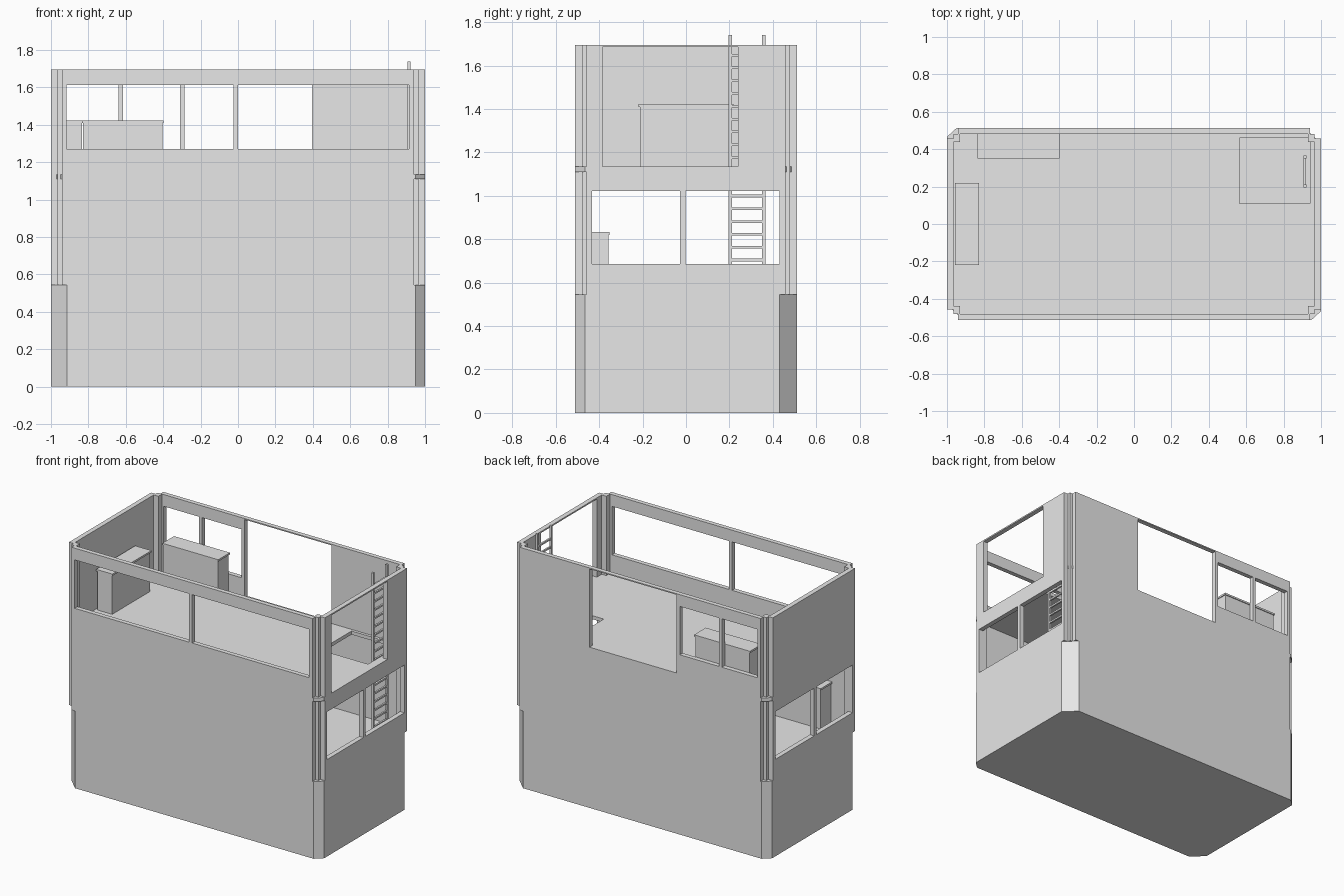
import bpy
import bmesh

if "Cube" in bpy.data.objects:
    bpy.data.objects.remove(bpy.data.objects["Cube"], do_unlink=True)

GREY = (0.8, 0.8, 0.8, 1.0)
grey = bpy.data.materials.new("plain grey")
grey.use_nodes = True
grey.diffuse_color = GREY
grey.node_tree.nodes["Principled BSDF"].inputs["Base Color"].default_value = GREY

BASE_TOP, DECK_LOW, DECK, TOP = 0.545, 1.11, 1.135, 1.695
HX, HY = 1.0, 0.512          # outer half sizes
IX, IY = 0.966, 0.48         # inner wall faces


def prism(name, outline, z0, z1):
    """Extrude a flat outline between two heights."""
    bm = bmesh.new()
    face = bm.faces.new([bm.verts.new((x, y, z0)) for x, y in outline])
    top = bmesh.ops.extrude_face_region(bm, geom=[face])["geom"]
    for v in top:
        if isinstance(v, bmesh.types.BMVert):
            v.co.z = z1
    bmesh.ops.recalc_face_normals(bm, faces=bm.faces)
    mesh = bpy.data.meshes.new(name)
    bm.to_mesh(mesh)
    bm.free()
    mesh.materials.append(grey)
    ob = bpy.data.objects.new(name, mesh)
    bpy.context.collection.objects.link(ob)
    return ob


def box(name, xs, ys, zs):
    (a, b), (c, d) = xs, ys
    return prism(name, [(a, c), (b, c), (b, d), (a, d)], *zs)


def cut(ob, *holes):
    """Cut box-shaped holes and discard the cutters."""
    for hole in holes:
        cutter = box("cutter", *hole)
        mod = ob.modifiers.new("hole", 'BOOLEAN')
        mod.operation, mod.solver, mod.object = 'DIFFERENCE', 'EXACT', cutter
        bpy.context.view_layer.objects.active = ob
        bpy.ops.object.modifier_apply(modifier=mod.name)
        bpy.data.objects.remove(cutter, do_unlink=True)


def console(name, xs, ys, floor):
    """Cabinet with a slightly overhanging top."""
    box(name + "_body", xs, ys, (floor, floor + 0.275))
    lip = 0.006
    box(name + "_top", (xs[0] - lip, xs[1] + lip), (ys[0] - lip, ys[1] + lip),
        (floor + 0.275, floor + 0.288))


# Chamfered footprint shared by the base and the deck
big, small = (0.085, 0.082), (0.05, 0.046)
footprint = []
for sx, sy, (cx, cy) in ((1, -1, small), (1, 1, big), (-1, 1, small), (-1, -1, big)):
    pair = [(sx * (HX - cx), sy * HY), (sx * HX, sy * (HY - cy))]
    footprint += pair if sx * sy < 0 else pair[::-1]
prism("base", footprint, 0, BASE_TOP)
deck = prism("upper_deck", footprint, DECK_LOW, DECK)
cut(deck, ((0.565, 0.94), (0.11, 0.46), (1.0, 1.2)))

# Long walls
span = (-0.942, 0.942)
WINDOW = (1.27, 1.612)
front_y, back_y = (-0.6, -0.4), (0.4, 0.6)
front = box("front_wall", span, (-HY, -IY), (BASE_TOP, TOP))
cut(front, ((-0.918, -0.024), front_y, WINDOW), ((0, 0.914), front_y, WINDOW))
back = box("back_wall", span, (IY, HY), (BASE_TOP, TOP))
cut(back, ((-0.918, -0.64), back_y, WINDOW), ((-0.616, -0.31), back_y, WINDOW),
    ((-0.285, 0.395), back_y, (DECK, 1.687)))

# End walls with lower windows; the left one also has a doorway
for name, s in (("left_wall", 1), ("right_wall", -1)):
    wall = box(name, sorted((s * IX, s * HX)), (-0.458, 0.458), (BASE_TOP, TOP))
    depth = sorted((s * 0.9, s * 1.1))
    cut(wall, (depth, (-0.432, -0.028), (0.685, 1.022)),
        (depth, (-0.003, 0.43), (0.685, 1.022)))
    if s > 0:
        cut(wall, (depth, (-0.385, 0.24), (DECK, 1.685)))

# Corner posts set into the stepped corners
for sx in (-1, 1):
    for sy in (-1, 1):
        box("corner_post", sorted((sx * 0.93, sx * IX)), sorted((sy * 0.438, sy * IY)),
            (BASE_TOP, TOP))

# Cabinets on both floors
console("back_console", (-0.83, -0.405), (0.355, 0.474), DECK)
console("side_console", (-0.95, -0.835), (-0.212, 0.212), DECK)
console("lower_console", (-0.8, -0.38), (-0.474, -0.358), BASE_TOP)

# Ladder through the hatch
for y in (0.195, 0.35):
    box("ladder_rail", (0.905, 0.921), (y, y + 0.016), (BASE_TOP, 1.74))
for i in range(19):
    z = 0.58 + i * 0.059
    box("ladder_rung", (0.907, 0.919), (0.211, 0.35), (z, z + 0.012))
